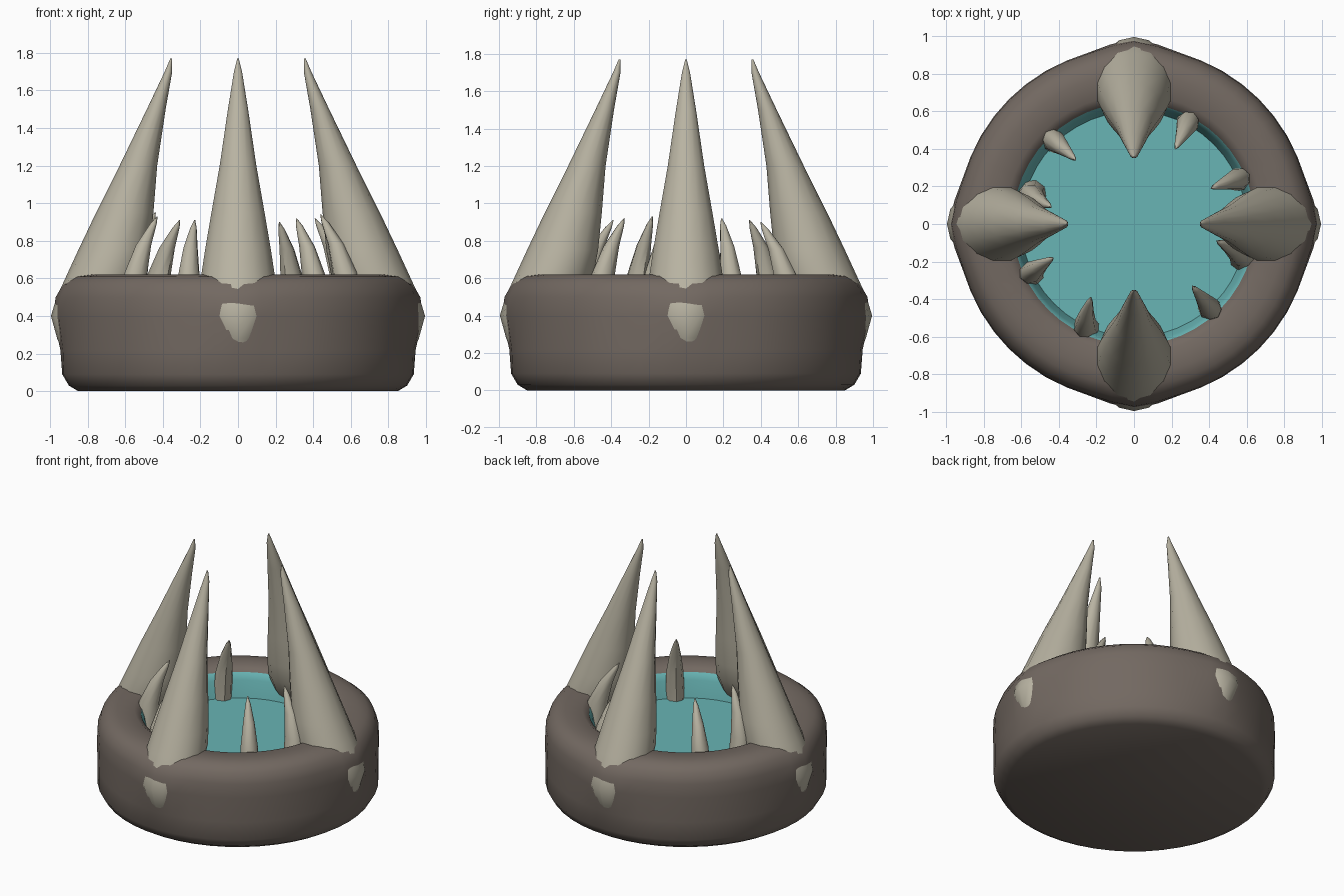
import bpy, bmesh, math
from mathutils import Vector

if "Cube" in bpy.data.objects:
    bpy.data.objects.remove(bpy.data.objects["Cube"])


def material(name, rgb):
    m = bpy.data.materials.new(name)
    m.diffuse_color = (*rgb, 1)
    m.use_nodes = True
    m.node_tree.nodes["Principled BSDF"].inputs["Base Color"].default_value = m.diffuse_color
    return m


STONE = material("stone", (0.17, 0.14, 0.12))
BONE = material("bone", (0.48, 0.45, 0.36))
TEAL = material("teal", (0.14, 0.46, 0.46))


def loft(name, rings, mats, mat_of_band=lambda i: 0, angle=40):
    """Skin a list of equal-sized vertex rings and cap both ends."""
    bm = bmesh.new()
    vs = [[bm.verts.new(p) for p in ring] for ring in rings]
    n = len(vs[0])
    for i in range(len(vs) - 1):
        for j in range(n):
            k = (j + 1) % n
            f = bm.faces.new((vs[i][j], vs[i][k], vs[i + 1][k], vs[i + 1][j]))
            f.material_index = mat_of_band(i)
    bm.faces.new(vs[0][::-1])
    top = bm.faces.new(vs[-1])
    top.material_index = mat_of_band(len(vs) - 1)
    bmesh.ops.recalc_face_normals(bm, faces=bm.faces)
    me = bpy.data.meshes.new(name)
    bm.to_mesh(me)
    bm.free()
    ob = bpy.data.objects.new(name, me)
    bpy.context.collection.objects.link(ob)
    for m in mats:
        me.materials.append(m)
    bpy.ops.object.select_all(action='DESELECT')
    ob.select_set(True)
    bpy.context.view_layer.objects.active = ob
    bpy.ops.object.shade_smooth_by_angle(angle=math.radians(angle))
    return ob


# Basin: turned profile (radius, height, swelling beside each fang)
profile = [(.85, 0, 0), (.90, .03, 0), (.935, .09, 0), (.935, .22, .01),
           (.94, .40, .045), (.935, .50, .035), (.91, .57, .02), (.86, .61, .01),
           (.80, .62, 0), (.69, .62, 0), (.645, .59, 0), (.625, .54, 0), (.60, .42, 0)]
SEG = 48
rings = []
for r, z, swell in profile:
    ring = []
    for j in range(SEG):
        a = 2 * math.pi * j / SEG
        d = (a + math.pi / 4) % (math.pi / 2) - math.pi / 4
        rr = r + swell * math.exp(-(d / 0.16) ** 2)
        ring.append((rr * math.cos(a), rr * math.sin(a), z))
    rings.append(ring)
loft("basin", rings, [STONE, TEAL], lambda i: 1 if i >= 10 else 0)

# Four large fangs: (height, outer radius, inner radius, half width)
sections = [(.18, .92, .80, .03), (.28, .962, .72, .12), (.40, .995, .64, .18),
            (.50, .965, .56, .205), (.62, .91, .495, .20), (.75, .85, .47, .18),
            (.95, .755, .45, .145), (1.2, .63, .43, .10), (1.5, .485, .385, .055),
            (1.7, .39, .35, .022), (1.77, .36, .35, .004)]
for name, a in (("right", 0), ("back", 90), ("left", 180), ("front", 270)):
    a = math.radians(a)
    u, v = Vector((math.cos(a), math.sin(a), 0)), Vector((-math.sin(a), math.cos(a), 0))
    rings = []
    for z, ro, ri, w in sections:
        c, h = (ro + ri) / 2, (ro - ri) / 2
        rings.append([u * (c + h * math.cos(t)) + v * (w * math.sin(t)) + Vector((0, 0, z))
                      for t in (2 * math.pi * k / 14 for k in range(14))])
    loft(name + "_fang", rings, [BONE], angle=60)

# Eight small teeth leaning in from the basin's inner edge: base xy, tip xyz
teeth = [((.29, .55), (.22, .40, .90)), ((.57, .24), (.41, .19, .92)),
         ((.41, -.46), (.31, -.33, .92)), ((.58, -.19), (.44, -.09, .94)),
         ((-.44, .45), (-.31, .34, .91)), ((-.25, -.56), (-.23, -.39, .91)),
         ((-.55, -.27), (-.43, -.18, .93)), ((-.54, .17), (-.44, .09, .95))]
for i, (b, t) in enumerate(teeth):
    base, tip = Vector((*b, .42)), Vector(t)
    out = Vector((*b, 0)).normalized()
    side = Vector((-out.y, out.x, 0))
    rings = []
    for f, r in ((0, .075), (.4, .068), (.7, .045), (.92, .02), (1, .003)):
        c = base.lerp(tip, f) + out * (.05 * math.sin(math.pi * f))
        rings.append([c + out * (r * math.cos(q)) + side * (r * .85 * math.sin(q))
                      for q in (math.pi * k / 4 for k in range(8))])
    loft(f"small_tooth_{i + 1}", rings, [BONE], angle=50)
